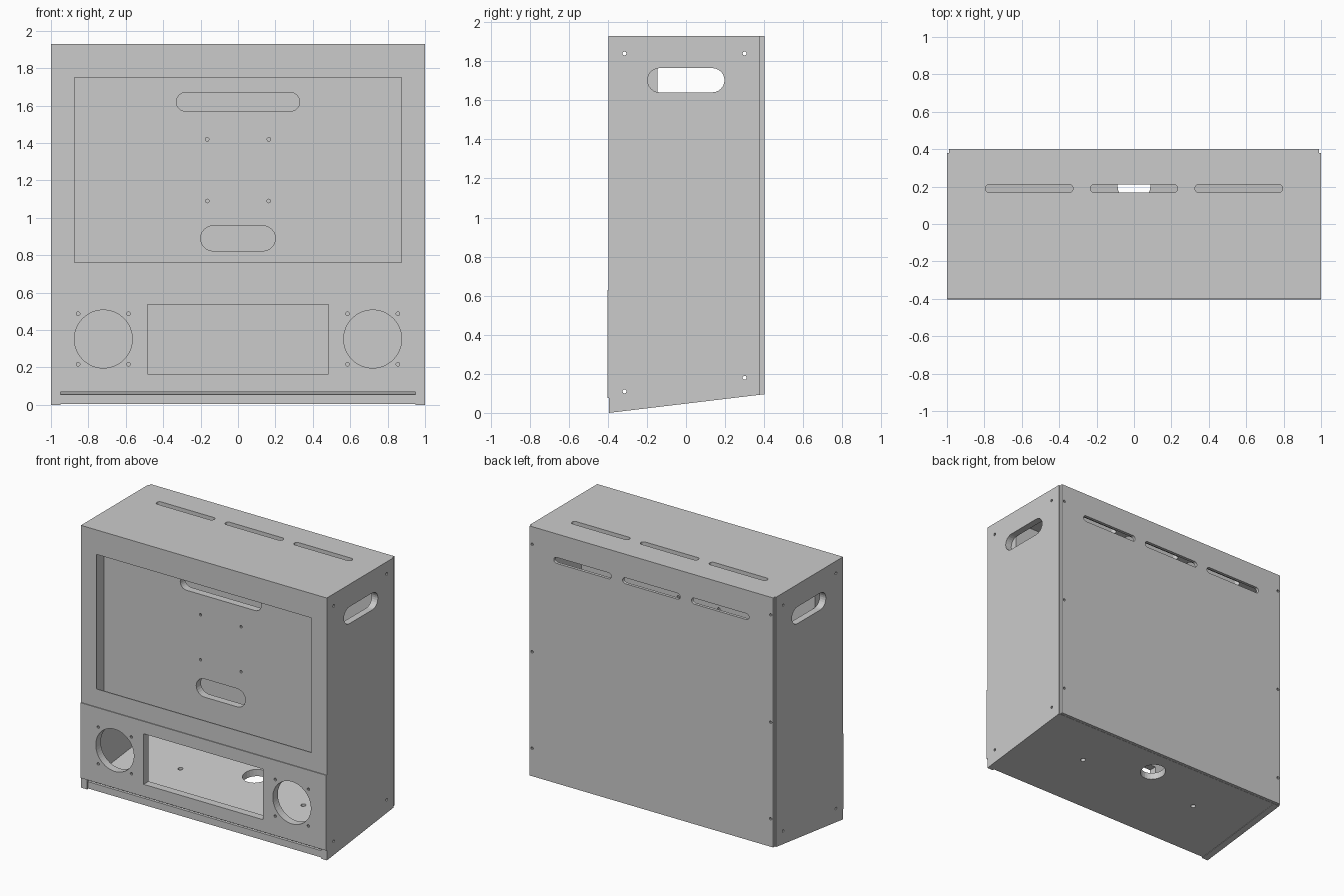
import bpy, bmesh, math
from mathutils import Matrix, Vector

old = bpy.data.objects.get("Cube")
if old:
    bpy.data.objects.remove(old, do_unlink=True)

# Single painted board colour
grey = bpy.data.materials.new("board_grey")
grey.use_nodes = True
colour = (0.6, 0.6, 0.6, 1)
grey.diffuse_color = colour
grey.node_tree.nodes["Principled BSDF"].inputs["Base Color"].default_value = colour

WALL, SKIN = 0.05, 0.008
SLOPE = 0.115
X, Y, Z = Vector((1, 0, 0)), Vector((0, 1, 0)), Vector((0, 0, 1))


def rect(u0, u1, v0, v1):
    return [(u0, v0), (u1, v0), (u1, v1), (u0, v1)]


def slot(u, v, half, r, steps=12):
    """Round-ended slot; half equal to r makes a circle."""
    pts = []
    for side, start in ((1, -math.pi / 2), (-1, math.pi / 2)):
        for i in range(steps + 1):
            if half == r and i == steps:
                continue
            a = start + math.pi * i / steps
            pts.append((u + side * (half - r) + r * math.cos(a), v + r * math.sin(a)))
    return pts


def circle(u, v, r, steps=12):
    return slot(u, v, r, r, steps)


def screw(u, v):
    return circle(u, v, 0.01, 5)


def board(name, outline, holes, u_axis, v_axis, normal, origin, thick):
    """Flat board with cut-outs, centred in thickness on its origin plane."""
    curve = bpy.data.curves.new(name, "CURVE")
    curve.dimensions = "2D"
    curve.fill_mode = "BOTH"
    curve.extrude = thick / 2
    for loop in [outline] + holes:
        spline = curve.splines.new("POLY")
        spline.points.add(len(loop) - 1)
        for point, (u, v) in zip(spline.points, loop):
            point.co = (u, v, 0, 1)
        spline.use_cyclic_u = True
    temp = bpy.data.objects.new(name + "_outline", curve)
    bpy.context.collection.objects.link(temp)
    graph = bpy.context.evaluated_depsgraph_get()
    mesh = bpy.data.meshes.new_from_object(temp.evaluated_get(graph))
    bpy.data.objects.remove(temp, do_unlink=True)
    bpy.data.curves.remove(curve)
    frame = Matrix((u_axis, v_axis, normal)).transposed().to_4x4()
    frame.translation = origin
    mesh.transform(frame)
    bm = bmesh.new()
    bm.from_mesh(mesh)
    bmesh.ops.remove_doubles(bm, verts=bm.verts, dist=0.0001)
    bmesh.ops.recalc_face_normals(bm, faces=bm.faces)
    for face in bm.faces:
        face.smooth = False
    bm.to_mesh(mesh)
    bm.free()
    mesh.name = name
    mesh.materials.clear()
    mesh.materials.append(grey)
    obj = bpy.data.objects.new(name, mesh)
    bpy.context.collection.objects.link(obj)
    return obj


def upright(name, outline, holes, front, thick):
    return board(name, outline, holes, X, Z, -Y, Y * (front + thick / 2), thick)


# Side walls with carrying handles and a sloping foot
side_shape = [(-0.395, 0), (0.38, 0.093), (0.38, 1.93), (-0.395, 1.93)]
side_holes = [slot(0, 1.703, 0.197, 0.062)]
side_holes += [screw(-0.315, 0.11), screw(0.3, 0.18), screw(-0.315, 1.84), screw(0.3, 1.84)]
for label, sign in (("left", 1), ("right", -1)):
    board(label + "_side", side_shape, side_holes, Y, Z, X, X * sign * (1 - WALL / 2), WALL)

# Top board and back panel share the vent slot spacing
vents = ((-0.56, 0.234), (0, 0.234), (0.56, 0.234))
board("top_board", rect(-0.95, 0.95, -0.389, 0.38),
      [slot(u, 0.19, half, 0.022) for u, half in vents],
      X, Y, Z, Z * (1.93 - WALL / 2), WALL)
back_holes = [slot(u, 1.735, half, 0.022) for u, half in vents]
back_holes += [screw(s * 0.97, z) for s in (-1, 1) for z in (0.3, 1.01, 1.8)]
upright("back_panel", rect(-0.99, 0.99, 0.095, 1.93), back_holes, 0.38, 0.022)

# Sloping floor with a cable hole and two bolt holes
board("floor_board", rect(-0.95, 0.95, -0.388, 0.38),
      [circle(0, 0.205, 0.088)] + [circle(s * 0.5, 0.045, 0.017, 8) for s in (-1, 1)],
      X, Y + Z * SLOPE, Z, Z * 0.075, WALL)

# Inner mounting board behind the window
mount_holes = [slot(0, 1.62, 0.33, 0.05), slot(0, 0.89, 0.2, 0.067)]
mount_holes += [screw(s * 0.165, z) for s in (-1, 1) for z in (1.09, 1.42)]
upright("mounting_board", rect(-0.95, 0.95, 0.6, 1.88), mount_holes, -0.2, 0.055)

# Thin upper bezel around the window
upright("upper_bezel", rect(-0.996, 0.996, 0.628, 1.93),
        [rect(-0.875, 0.875, 0.76, 1.75)], -0.397, SKIN)

# Lower control board and its facing plate share the same cut-outs
control_holes = [rect(-0.485, 0.485, 0.165, 0.537)]
for s in (-1, 1):
    control_holes.append(circle(s * 0.72, 0.352, 0.155, 24))
    control_holes += [screw(s * 0.72 + du, 0.352 + dv)
                      for du in (-0.135, 0.135) for dv in (-0.135, 0.135)]
upright("control_board", rect(-0.95, 0.95, 0.07, 0.625), control_holes, -0.395, WALL)
upright("control_plate", rect(-1, 1, 0.075, 0.628), control_holes, -0.403, SKIN)
